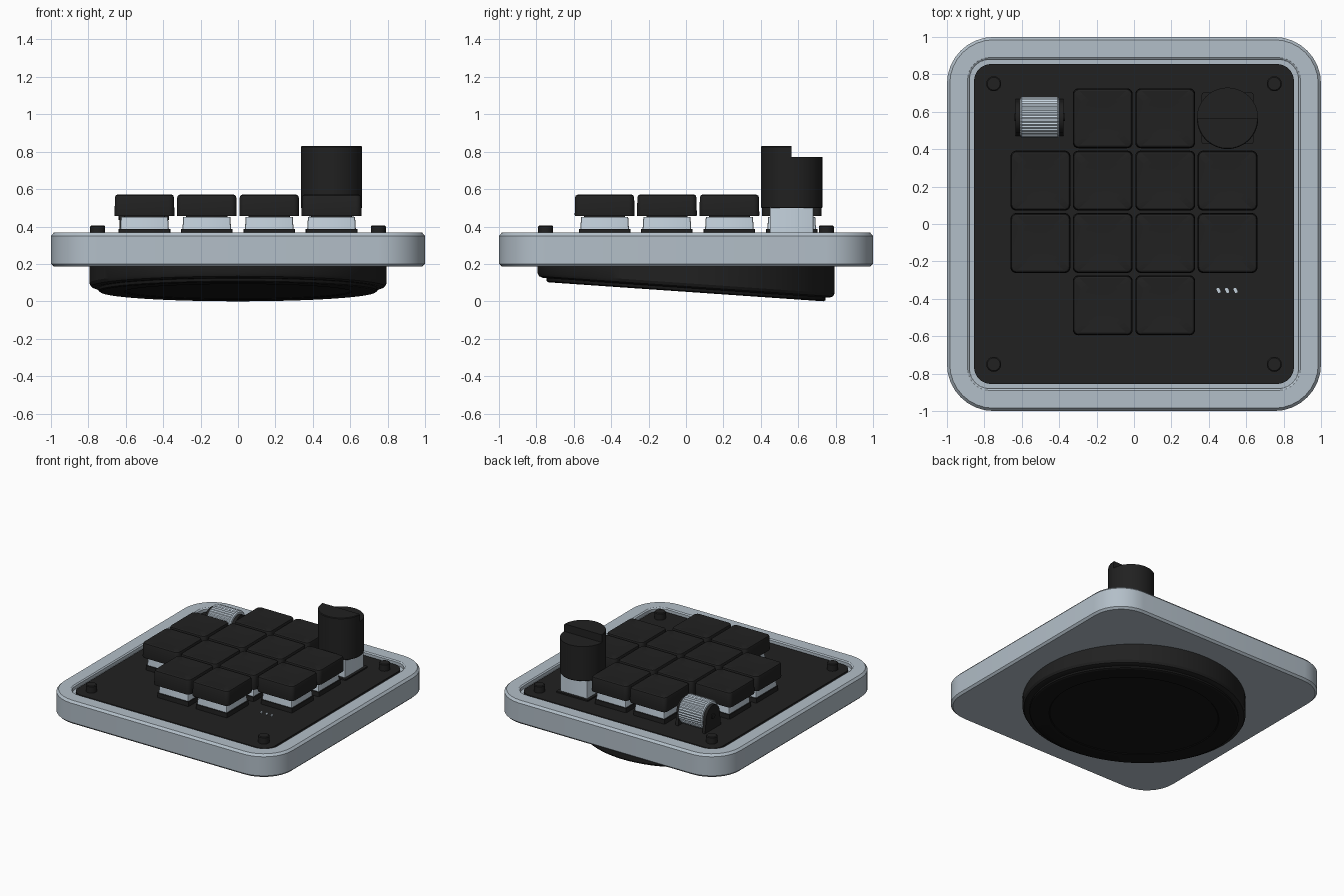
import bpy, bmesh, math
from mathutils import Vector

cube = bpy.data.objects.get("Cube")
if cube:
    bpy.data.objects.remove(cube, do_unlink=True)


def material(name, color):
    m = bpy.data.materials.new(name)
    m.use_nodes = True
    m.diffuse_color = (*color, 1)
    m.node_tree.nodes["Principled BSDF"].inputs["Base Color"].default_value = (*color, 1)
    return m


SHELL = material("pale blue grey shell", (0.45, 0.52, 0.58))
PALE = material("light blue grey plastic", (0.56, 0.65, 0.73))
BLACK = material("soft black", (0.0152, 0.0152, 0.0152))
RUBBER = material("rubber black", (0.008, 0.008, 0.008))


def rounded(half_x, half_y, r, z, steps=8):
    """Ring of points around a rounded rectangle."""
    pts = []
    for k, (sx, sy) in enumerate(((1, 1), (-1, 1), (-1, -1), (1, -1))):
        for i in range(steps + 1):
            a = math.pi / 2 * (k + i / steps)
            pts.append((sx * (half_x - r) + r * math.cos(a),
                        sy * (half_y - r) + r * math.sin(a), z))
    return pts


def square(half, r, z, steps=8):
    return rounded(half, half, r, z, steps)


def circle(r, z, n=96, slope=0.0, ridge=0.0):
    """Ring of points around a circle, optionally tilted or ridged."""
    pts = []
    for i in range(n):
        a = 2 * math.pi * i / n
        rr = r - ridge * (i % 2)
        y = rr * math.sin(a)
        pts.append((rr * math.cos(a), y, z + slope * y))
    return pts


def loft(name, rings, mat, at=(0, 0, 0), smooth=True):
    """Skin a stack of rings and cap both ends."""
    bm = bmesh.new()
    loops = [[bm.verts.new(p) for p in ring] for ring in rings]
    n = len(loops[0])
    for a, b in zip(loops, loops[1:]):
        for i in range(n):
            j = (i + 1) % n
            bm.faces.new((a[i], a[j], b[j], b[i]))
    bm.faces.new(loops[0][::-1])
    bm.faces.new(loops[-1])
    bmesh.ops.recalc_face_normals(bm, faces=bm.faces)
    mesh = bpy.data.meshes.new(name)
    bm.to_mesh(mesh)
    bm.free()
    mesh.materials.append(mat)
    ob = bpy.data.objects.new(name, mesh)
    ob.location = Vector(at)
    bpy.context.collection.objects.link(ob)
    if smooth:
        bpy.ops.object.select_all(action='DESELECT')
        bpy.context.view_layer.objects.active = ob
        ob.select_set(True)
        bpy.ops.object.shade_smooth_by_angle(angle=math.radians(30))
    return ob


# Case shell with a recessed tray
loft("case_shell", [
    square(0.985, 0.235, 0.185), square(1.0, 0.25, 0.2), square(1.0, 0.25, 0.35),
    square(0.985, 0.235, 0.367), square(0.89, 0.12, 0.367), square(0.88, 0.11, 0.36),
    square(0.88, 0.11, 0.335)], SHELL)

# Top plate and its corner screws
loft("top_plate", [square(0.855, 0.09, 0.3), square(0.855, 0.09, 0.352)], BLACK)
for sx in (-1, 1):
    for sy in (-1, 1):
        loft("corner_screw", [circle(0.04, 0.34, 32), circle(0.04, 0.4, 32),
                              circle(0.034, 0.405, 32)], BLACK, (sx * 0.75, sy * 0.75, 0))

# Round tilted base with a rubber foot
TILT, LOW = -0.069, 0.072
loft("round_base", [
    circle(0.795, 0.195), circle(0.795, LOW + 0.025, slope=TILT),
    circle(0.785, LOW + 0.008, slope=TILT), circle(0.765, LOW, slope=TILT)], BLACK)
loft("rubber_foot", [
    circle(0.745, LOW + 0.01, slope=TILT), circle(0.745, LOW - 0.015, slope=TILT),
    circle(0.735, LOW - 0.021, slope=TILT), circle(0.605, LOW - 0.021, slope=TILT),
    circle(0.6, LOW - 0.016, slope=TILT)], RUBBER)

# Key grid: switch collar, switch body, stem and dished cap
COLUMNS = (-0.5, -0.167, 0.167, 0.5)
ROWS = (0.565, 0.232, -0.102, -0.435)
for r, y in enumerate(ROWS):
    for c, x in enumerate(COLUMNS):
        if r in (0, 3) and c in (0, 3):
            continue
        at = (x, y, 0)
        loft("switch_collar", [square(0.138, 0.01, 0.34, 2),
                               square(0.138, 0.01, 0.388, 2)], BLACK, at)
        loft("switch_body", [square(0.13, 0.01, 0.385, 2), square(0.126, 0.01, 0.45, 2)],
             PALE, at)
        loft("switch_stem", [square(0.11, 0.01, 0.44, 2), square(0.11, 0.01, 0.47, 2)],
             BLACK, at)
        loft("keycap", [
            square(0.159, 0.03, 0.455), square(0.16, 0.03, 0.462), square(0.158, 0.03, 0.555),
            square(0.154, 0.028, 0.566), square(0.146, 0.024, 0.57),
            square(0.09, 0.03, 0.565), square(0.04, 0.02, 0.563)], BLACK, at)

# Rotary knob: square encoder body, drum, raised front half
KNOB = (COLUMNS[3], ROWS[0], 0)
loft("encoder_collar", [square(0.138, 0.01, 0.34, 2), square(0.138, 0.01, 0.362, 2)],
     BLACK, KNOB)
loft("encoder_body", [square(0.117, 0.008, 0.34, 2), square(0.117, 0.008, 0.51, 2)],
     PALE, KNOB)
loft("knob_drum", [circle(0.16, 0.498), circle(0.164, 0.503), circle(0.164, 0.772)],
     BLACK, KNOB)


def half_circle(r, z, n=48):
    return [(r * math.cos(math.pi * (1 + i / n)), r * math.sin(math.pi * (1 + i / n)), z)
            for i in range(n + 1)]


loft("knob_raised_half", [half_circle(0.164, 0.772), half_circle(0.164, 0.826),
                          half_circle(0.16, 0.831)], BLACK, KNOB)

# Ridged scroll wheel lying along x, held between two brackets
WHEEL = Vector((-0.505, 0.57, 0.455))
wheel = loft("scroll_wheel", [
    circle(0.1, -0.104, 72), circle(0.11, -0.096, 72, ridge=0.005),
    circle(0.11, 0.096, 72, ridge=0.005), circle(0.1, 0.104, 72)], PALE, WHEEL, smooth=False)
wheel.rotation_euler = (0, math.pi / 2, 0)


def bracket_profile(x):
    arch = [(x, 0.085 * math.cos(math.pi * i / 16), 0.085 * math.sin(math.pi * i / 16))
            for i in range(17)]
    return arch + [(x, -0.1, -0.11), (x, 0.1, -0.11)]


for x in (-0.117, 0.117):
    loft("wheel_bracket", [bracket_profile(x - 0.012), bracket_profile(x + 0.012)],
         BLACK, WHEEL)
axle = loft("wheel_axle", [circle(0.02, -0.135, 24), circle(0.02, 0.135, 24)], BLACK, WHEEL)
axle.rotation_euler = (0, math.pi / 2, 0)

# Three small indicator lights
for x in (0.452, 0.498, 0.543):
    light = loft("indicator_light", [rounded(0.008, 0.014, 0.006, 0.345, 3),
                                     rounded(0.008, 0.014, 0.006, 0.357, 3)],
                 PALE, (x, -0.355, 0))
    light.rotation_euler = (0, 0, math.radians(25))
